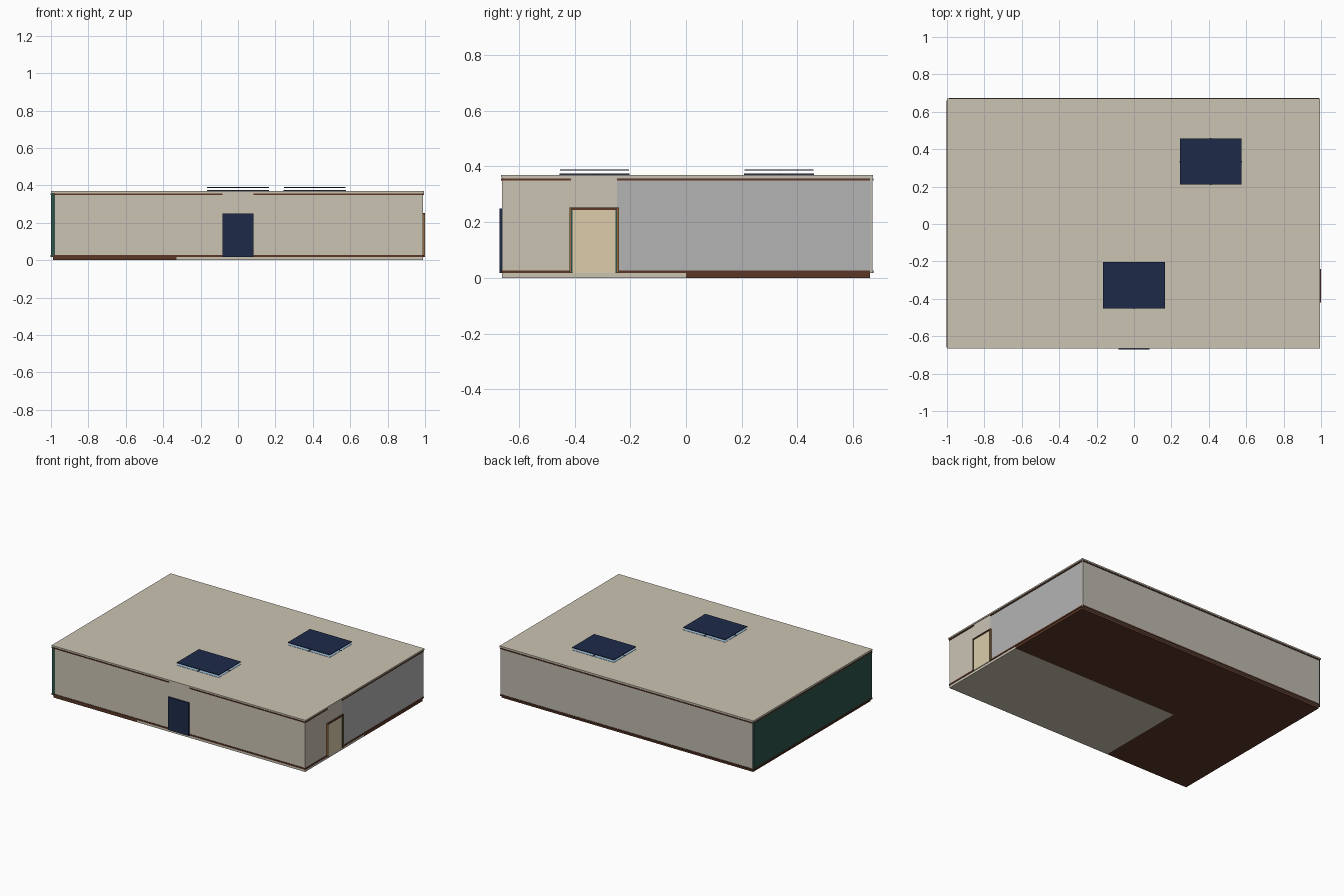
import bpy

if "Cube" in bpy.data.objects:
    bpy.data.objects.remove(bpy.data.objects["Cube"])

def material(name, r, g, b):
    m = bpy.data.materials.new(name)
    m.diffuse_color = [(c / 255) ** 2.2 for c in (r, g, b)] + [1]
    m.use_nodes = True
    m.node_tree.nodes["Principled BSDF"].inputs["Base Color"].default_value = m.diffuse_color
    return m

CREAM = material("cream", 202, 194, 178)
GREY = material("grey", 178, 178, 178)
BLEND = material("warm_grey", 188, 184, 174)
GREEN = material("dark_green", 50, 84, 76)
BROWN = material("brown", 92, 58, 44)
NAVY = material("navy", 35, 46, 74)
TAN = material("tan", 219, 203, 168)
TRIM = material("trim", 150, 108, 62)
GLASS = material("pale_blue", 165, 200, 228)

def box(name, x0, x1, y0, y1, z0, z1, mat):
    bpy.ops.mesh.primitive_cube_add(size=1, location=((x0 + x1) / 2, (y0 + y1) / 2, (z0 + z1) / 2))
    o = bpy.context.object
    o.name = o.data.name = name
    o.scale = (x1 - x0, y1 - y0, z1 - z0)
    bpy.ops.object.transform_apply(location=False, rotation=False, scale=True)
    o.data.materials.append(mat)
    return o

X, Y = 0.99, 0.66          # outer faces of the walls
T = 0.012                  # wall thickness
Z0, Z1 = 0.017, 0.36       # wall bottom and top
D = 0.082                  # half width of a doorway
DY = -0.33                 # centre of the side doorway

# Floor: pale hall and L-shaped wooden floor
box("hall_floor", -0.33, X, -Y, 0, 0, Z0, CREAM)
box("wood_floor_rear", -X, X, 0, Y, 0, Z0, BROWN)
box("wood_floor_side", -X, -0.33, -Y, 0, 0, Z0, BROWN)

# Front wall around the doorway
box("front_wall_left", -X, -D, -Y, -Y + T, Z0, Z1, CREAM)
box("front_wall_right", D, X, -Y, -Y + T, Z0, Z1, CREAM)
box("front_door_header", -D, D, -Y, -Y + T, 0.25, Z1, CREAM)

# Right wall around the doorway
box("right_wall_front", X - T, X, -Y, DY - D, Z0, Z1, CREAM)
box("right_wall_rear", X - T, X, DY + D, Y, Z0, Z1, GREY)
box("right_door_header", X - T, X, DY - D, DY + D, 0.25, Z1, CREAM)

# Closed walls
box("left_wall", -1.0, -X + T, -Y, Y, Z0, Z1, GREEN)
box("back_wall", -X, X, Y - T, Y + 0.01, Z0, Z1, BLEND)

# Skirting and crown strips, broken at the doorways
P = 0.004
for name, z, h in (("skirting", Z0, 0.01), ("crown", 0.349, 0.007)):
    box(name + "_front_left", -X, -D, -Y - P, -Y, z, z + h, BROWN)
    box(name + "_front_right", D, X, -Y - P, -Y, z, z + h, BROWN)
    box(name + "_right_front", X, X + P, -Y, DY - D, z, z + h, BROWN)
    box(name + "_right_rear", X, X + P, DY + D, Y, z, z + h, BROWN)
    box(name + "_back", -X, X, Y + 0.01, Y + 0.01 + P, z, z + h, BROWN)
    box(name + "_left", -1.0 - P / 2, -1.0, -Y, Y, z, z + h, BROWN)

# Roof slab
box("roof", -1.0, X + 0.005, -Y - 0.005, Y + 0.012, Z1, 0.37, CREAM)

# Doors: navy at the front, tan with a frame at the side
box("front_door", -D, D, -Y - 0.01, -Y + T, Z0, 0.25, NAVY)
box("side_door", X - T, X + 0.005, DY - 0.077, DY + 0.077, Z0, 0.243, TAN)
for side, s in (("front", -1), ("rear", 1)):
    a, b, c = sorted((DY + s * 0.077, DY + s * 0.082, DY + s * 0.089))
    lo, hi = (b, c) if s < 0 else (a, b)
    box("side_door_seal_" + side, X - T, X + 0.008, lo, hi, Z0, 0.243, GREEN)
    lo, hi = (a, b) if s < 0 else (b, c)
    box("side_door_jamb_" + side, X - T, X + 0.01, lo, hi, Z0, 0.25, TRIM)
box("side_door_lintel", X - T, X + 0.01, DY - 0.089, DY + 0.089, 0.243, 0.252, BROWN)

# Roof lights: glazed opening with cross bars and a raised blind
def roof_light(name, cx, cy, w=0.165, d=0.124):
    box(name + "_glass", cx - w, cx + w, cy - d, cy + d, 0.37, 0.372, GLASS)
    box(name + "_bar_long", cx - w - 0.002, cx + w + 0.002, cy - 0.004, cy + 0.004, 0.37, 0.374, NAVY)
    box(name + "_bar_short", cx - 0.004, cx + 0.004, cy - d - 0.002, cy + d + 0.002, 0.37, 0.374, NAVY)
    box(name + "_blind", cx - w, cx + w, cy - d, cy + d, 0.386, 0.39, NAVY)

roof_light("roof_light_front", 0.0, -0.328)
roof_light("roof_light_rear", 0.41, 0.334)
